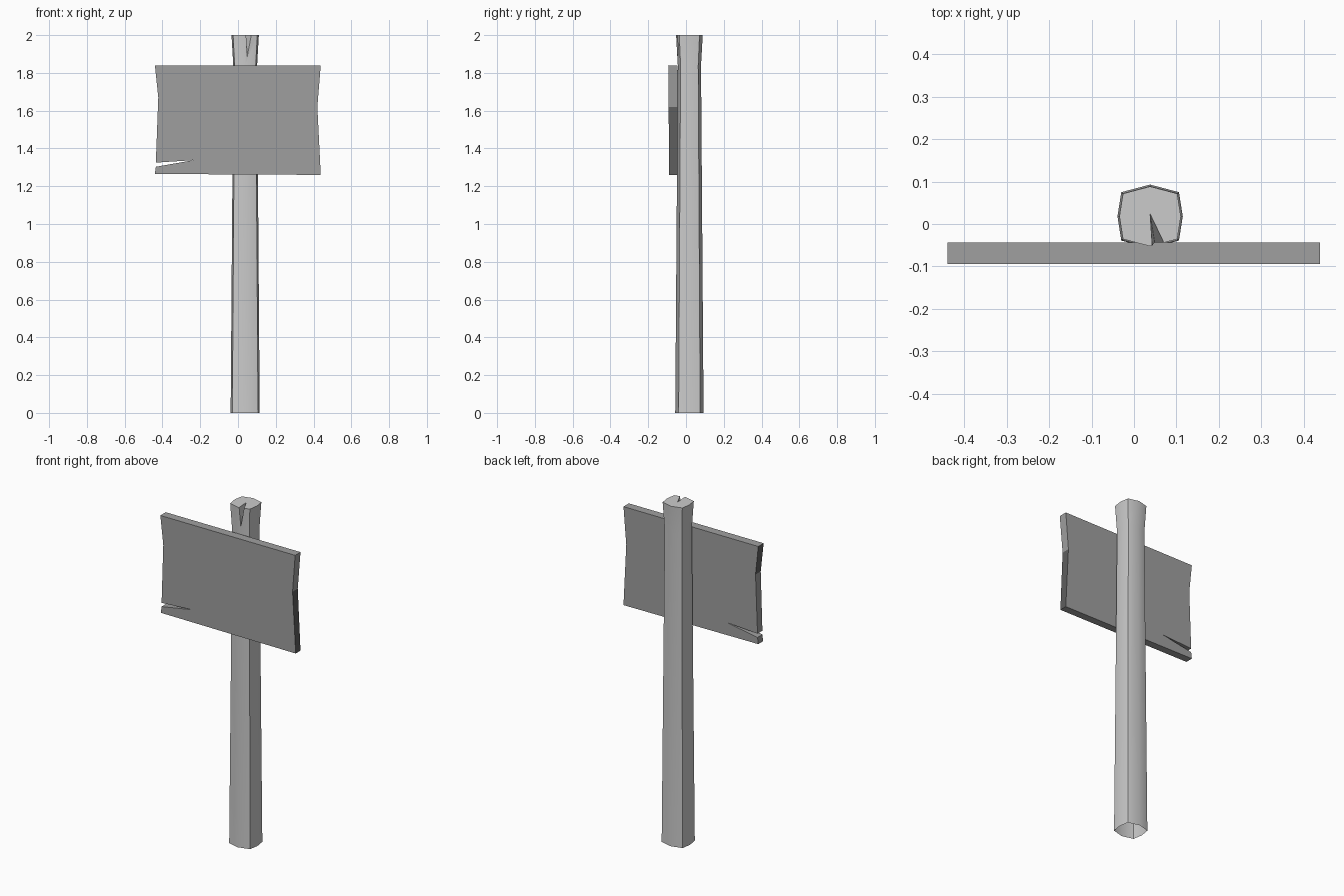
import bpy, bmesh, math
from mathutils import Vector

if "Cube" in bpy.data.objects:
    bpy.data.objects.remove(bpy.data.objects["Cube"])


def material(name, rgb):
    m = bpy.data.materials.new(name)
    m.diffuse_color = (*rgb, 1)
    m.use_nodes = True
    m.node_tree.nodes["Principled BSDF"].inputs["Base Color"].default_value = m.diffuse_color
    return m


def add_object(name, bm, mats):
    bmesh.ops.recalc_face_normals(bm, faces=bm.faces)
    me = bpy.data.meshes.new(name)
    bm.to_mesh(me)
    bm.free()
    ob = bpy.data.objects.new(name, me)
    bpy.context.collection.objects.link(ob)
    for m in mats:
        me.materials.append(m)
    return ob


light = material("light grey wood", (0.6, 0.6, 0.6))
mid = material("mid grey board", (0.35, 0.35, 0.35))
dark = material("dark grey edge", (0.11, 0.11, 0.11))

# Post: bowed square section, tapering and flaring at the top
section = [(0.077, 0), (0.068, 0.057), (0, 0.075), (-0.068, 0.057),
           (-0.077, 0), (-0.068, -0.057), (0, -0.075), (0.068, -0.057)]
bm = bmesh.new()
rings = [[bm.verts.new((0.038 + x * s, 0.018 + y * s, z)) for x, y in section]
         for z, s in ((0, 1.0), (1.84, 0.82), (2.0, 0.94))]
for a, b in zip(rings, rings[1:]):
    for i in range(8):
        j = (i + 1) % 8
        bm.faces.new((a[i], a[j], b[j], b[i]))
bm.faces.new(rings[0][::-1])
bm.faces.new(rings[-1])
post = add_object("post", bm, [light])

# Split in the top of the post, cut by a wedge
tip = Vector((0.038, 0.024, 2.0))
ends = [tip + (Vector(p) - tip) * 1.3 for p in
        ((0.043, -0.052, 2.0), (0.071, -0.045, 2.0), (0.049, -0.046, 1.88))]
up = Vector((0, 0, 0.05))
bm = bmesh.new()
for p in [tip, *ends, tip + up, ends[0] + up, ends[1] + up]:
    bm.verts.new(p)
bmesh.ops.convex_hull(bm, input=bm.verts)
cutter = add_object("split_cutter", bm, [light])
cutter.hide_render = True
mod = post.modifiers.new("split", 'BOOLEAN')
mod.operation = 'DIFFERENCE'
mod.solver = 'EXACT'
mod.object = cutter
bpy.context.view_layer.objects.active = post
post.select_set(True)
bpy.ops.object.modifier_apply(modifier=mod.name)
bpy.data.objects.remove(cutter)

# The foot of the post is open
bm = bmesh.new()
bm.from_mesh(post.data)
feet = [f for f in bm.faces if f.calc_center_median().z < 0.01]
bmesh.ops.delete(bm, geom=feet, context='FACES_ONLY')
bm.to_mesh(post.data)
bm.free()
bpy.ops.object.shade_smooth_by_angle(angle=math.radians(32))

# Sign board: waisted outline with a crack at lower left
outline = [(-0.44, 1.84), (-0.422, 1.67), (-0.435, 1.325), (-0.235, 1.338),
           (-0.435, 1.303), (-0.44, 1.265), (0.438, 1.26), (0.42, 1.62), (0.438, 1.84)]
bm = bmesh.new()
front = [bm.verts.new((x, -0.089 - 0.005 * (z - 1.26) / 0.58, z)) for x, z in outline]
back = [bm.verts.new((x, -0.044, z)) for x, z in outline]
bm.faces.new(front)
bm.faces.new(back[::-1])
n = len(outline)
for i in range(n):
    j = (i + 1) % n
    f = bm.faces.new((front[i], back[i], back[j], front[j]))
    c = f.calc_center_median()
    # Darker end grain: upper left end and lower right end
    if (c.x > 0.4 and c.z < 1.6) or (c.x < -0.4 and c.z > 1.6):
        f.material_index = 1
board = add_object("sign_board", bm, [mid, dark])
